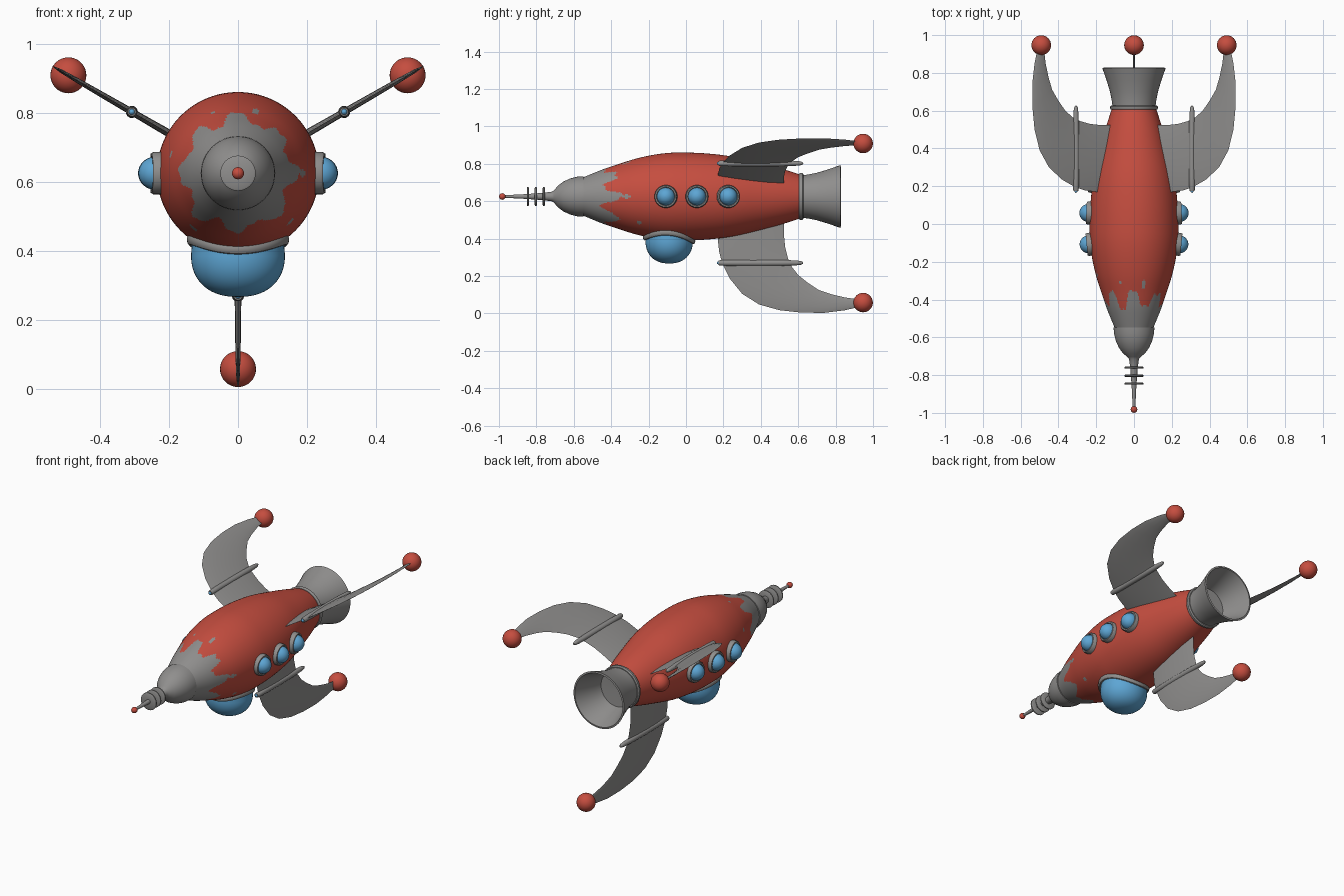
import bpy, bmesh, math
from mathutils import Vector, Matrix

if "Cube" in bpy.data.objects:
    bpy.data.objects.remove(bpy.data.objects["Cube"])

AXIS = 0.625  # height of the hull centre line


def material(name, rgb):
    m = bpy.data.materials.new(name)
    m.diffuse_color = (*rgb, 1)
    m.use_nodes = True
    m.node_tree.nodes["Principled BSDF"].inputs["Base Color"].default_value = m.diffuse_color
    return m


GREY = material("grey metal", (0.28, 0.275, 0.27))
RED = material("red paint", (0.56, 0.075, 0.05))
BLUE = material("blue glass", (0.11, 0.38, 0.66))


def finish(name, bm, mats, angle=35):
    bmesh.ops.remove_doubles(bm, verts=bm.verts, dist=1e-5)
    bmesh.ops.recalc_face_normals(bm, faces=bm.faces)
    me = bpy.data.meshes.new(name)
    bm.to_mesh(me)
    bm.free()
    for m in mats:
        me.materials.append(m)
    me.polygons.foreach_set("use_smooth", [True] * len(me.polygons))
    me.set_sharp_from_angle(angle=math.radians(angle))
    ob = bpy.data.objects.new(name, me)
    bpy.context.collection.objects.link(ob)
    return ob


def skin(rings, closed=False):
    """Bridge equal-length vertex loops; cap the ends unless closed."""
    bm = bmesh.new()
    vs = [[bm.verts.new(p) for p in r] for r in rings]
    n = len(vs[0])
    for k in range(len(vs) if closed else len(vs) - 1):
        a, b = vs[k], vs[(k + 1) % len(vs)]
        for i in range(n):
            j = (i + 1) % n
            bm.faces.new((a[i], a[j], b[j], b[i]))
    if not closed:
        bm.faces.new(vs[0])
        bm.faces.new(vs[-1])
    return bm


def lathe(name, profile, mats, origin=(0, 0, AXIS), axis=(0, 1, 0), seg=48, angle=35):
    """Turn (height, radius) points about an axis."""
    M = Matrix.Translation(origin) @ Vector(axis).to_track_quat('Z', 'Y').to_matrix().to_4x4()
    rings = []
    for h, r in profile:
        r = max(r, 1e-4)
        rings.append([M @ Vector((r * math.cos(2 * math.pi * i / seg),
                                  r * math.sin(2 * math.pi * i / seg), h)) for i in range(seg)])
    return finish(name, skin(rings), mats, angle)


def ball(name, c, r, mat):
    bm = bmesh.new()
    bmesh.ops.create_uvsphere(bm, u_segments=32, v_segments=20, radius=r)
    bmesh.ops.translate(bm, verts=bm.verts, vec=c)
    return finish(name, bm, [mat])


# Hull outline: (y, radius), smoothly interpolated
HULL = [(-.56, .098), (-.45, .143), (-.364, .172), (-.28, .199), (-.2, .218), (-.125, .230),
        (-.05, .235), (.1, .231), (.25, .213), (.4, .178), (.52, .146), (.62, .114)]


def hull_r(y):
    y = min(max(y, HULL[0][0]), HULL[-1][0])
    k = max(i for i in range(len(HULL) - 1) if HULL[i][0] <= y)

    def slope(i):
        a, b = HULL[max(i - 1, 0)], HULL[min(i + 1, len(HULL) - 1)]
        return (b[1] - a[1]) / (b[0] - a[0])
    (y0, r0), (y1, r1) = HULL[k], HULL[k + 1]
    h = y1 - y0
    t = (y - y0) / h
    return ((2*t**3 - 3*t**2 + 1) * r0 + (t**3 - 2*t**2 + t) * h * slope(k)
            + (3*t**2 - 2*t**3) * r1 + (t**3 - t**2) * h * slope(k + 1))


# Hull, red with worn grey paint at the front
ys = [-.56 + .03 * i for i in range(3)] + [-.47 + .008 * i for i in range(32)]
ys += [-.21 + .83 * i / 30 for i in range(31)]
hull = lathe("hull", [(y, hull_r(y)) for y in ys], [RED, GREY], seg=192)
FLECKS = [(74, -.32, 3, .026), (0, -.32, 3, .026), (164, -.27, 2.5, .012),
          (231, -.26, 4, .014), (317, -.25, 3.5, .014), (112, -.31, 2, .012)]
for p in hull.data.polygons:
    c = p.center
    if c.y > -.2:
        continue
    th = math.atan2(c.z - AXIS, c.x)
    wave = math.tanh(1.6 * math.cos(8 * th + .5 * math.sin(3 * th)))
    edge = -.4 + .047 * wave + .014 * math.sin(5 * th + 1) + .008 * math.sin(23 * th)
    grey = c.y < edge
    for a, y, da, dy in FLECKS:
        d = (math.degrees(th) - a + 180) % 360 - 180
        grey = grey or (d / da) ** 2 + ((c.y - y) / dy) ** 2 < 1
    p.material_index = int(grey)

# Nose cone, spike, discs and tip
lathe("nose_cone", [(-.545, .09), (-.548, .108), (-.58, .106), (-.62, .096), (-.655, .08), (-.685, .058),
                    (-.703, .036), (-.715, .026), (-.76, .020), (-.85, .013), (-.97, .007)], [GREY])
for i, y in enumerate((-.76, -.803, -.845)):
    lathe(f"antenna_disc_{i+1}", [(y - .005, .01), (y - .006, .046), (y - .003, .051), (y + .003, .051),
                                  (y + .006, .046), (y + .005, .01)], [GREY], seg=32)
ball("antenna_tip", (0, -.982, AXIS), .0175, RED)

# Engine nozzle: collar and open bell
lathe("engine_collar", [(.605, .08), (.605, .122), (.611, .126), (.622, .126), (.628, .12), (.628, .08)], [GREY])
lathe("engine_bell", [(.62, .07), (.62, .114), (.65, .117), (.70, .127), (.76, .145), (.826, .168),
                      (.828, .158), (.76, .132), (.70, .113), (.66, .102), (.655, .0)], [GREY])

# Fins: outer and inner edges as (y, distance from axis), with thickness
OUT = [(.17, .12), (.17, .23), (.178, .30), (.195, .36), (.235, .44), (.30, .52), (.39, .577),
       (.50, .608), (.62, .621), (.74, .622), (.85, .608), (.95, .585)]
INN = [(.52, .10), (.524, .16), (.525, .22), (.53, .27), (.545, .33), (.565, .375), (.60, .42),
       (.65, .46), (.71, .50), (.775, .522), (.85, .54), (.95, .553)]
CHORD = [0, .08, .25, .5, .75, .92, 1]
for name, deg in (("right", 30), ("left", 150), ("bottom", 270)):
    a = math.radians(deg)
    radial = Vector((math.cos(a), 0, math.sin(a)))
    side = Vector((-math.sin(a), 0, math.cos(a)))
    base = Vector((0, 0, AXIS))
    rings = []
    for k, (o, n) in enumerate(zip(OUT, INN)):
        half = .0125 - .0085 * k / (len(OUT) - 1)
        loop = [(t, s) for t, s in [(t, 1) for t in CHORD] + [(t, -1) for t in CHORD[-2:0:-1]]]
        ring = []
        for t, s in loop:
            y, r = o[0] + (n[0] - o[0]) * t, o[1] + (n[1] - o[1]) * t
            w = s * half * (1 - abs(2 * t - 1) ** 2.5)
            ring.append(base + radial * r + side * w + Vector((0, y, 0)))
        rings.append(ring)
    finish(name + "_fin", skin(rings), [GREY], 50)
    ball(name + "_fin_ball", base + radial * .567 + Vector((0, .947, 0)), .052, RED)
    # Rod through the fin with a small glass tip
    at = base + radial * .355
    lathe(name + "_fin_rod", [(.174, .006), (.174, .012), (.182, .0145), (.25, .0165), (.40, .0175),
                              (.52, .016), (.59, .013), (.615, .010), (.625, .005), (.627, 0)],
          [GREY], at, seg=24)
    lathe(name + "_fin_rod_tip", [(.165, 0), (.167, .005), (.171, .008), (.178, .009)], [BLUE], at, seg=16)

# Portholes: three per side, standing square to the hull
for sname, s in (("right", 1), ("left", -1)):
    for i, y in enumerate((-.107, .058, .225)):
        slope = (hull_r(y + .01) - hull_r(y - .01)) / .02
        nrm = Vector((s, -slope, 0)).normalized()
        o = (s * hull_r(y), y, AXIS)
        lathe(f"{sname}_porthole_rim_{i+1}", [(-.03, .061), (.012, .061), (.019, .057), (.019, .050),
                                              (.012, .046), (-.03, .046)], [GREY], o, nrm, 40)
        dome = [(.006 + .05 * math.sin(q * math.pi / 16), .048 * math.cos(q * math.pi / 16)) for q in range(9)]
        lathe(f"{sname}_porthole_glass_{i+1}", dome, [BLUE], o, nrm, 40)

# Belly dome and the rim that follows the hull
CY = -.09
prof = [(-.04, .132), (.02, .136)]
prof += [(.02 + .118 * math.sin(q * math.pi / 24) ** .95, .136 * math.cos(q * math.pi / 24) ** .85)
         for q in range(1, 13)]
belly = lathe("belly_dome", prof, [BLUE], (0, 0, .405), (0, 0, -1))
belly.scale = (1, .93, 1)
belly.location = (0, CY, 0)
rings = []
for i in range(64):
    t = 2 * math.pi * i / 64
    out = Vector((math.cos(t), math.sin(t), 0))
    x, y = .138 * out.x, CY + .13 * out.y
    c = Vector((x, y, AXIS - math.sqrt(hull_r(y) ** 2 - x * x) - .004))
    rings.append([c + out * .010 * math.cos(q * math.pi / 6) + Vector((0, 0, .017 * math.sin(q * math.pi / 6)))
                  for q in range(12)])
finish("belly_rim", skin(rings, closed=True), [GREY])
